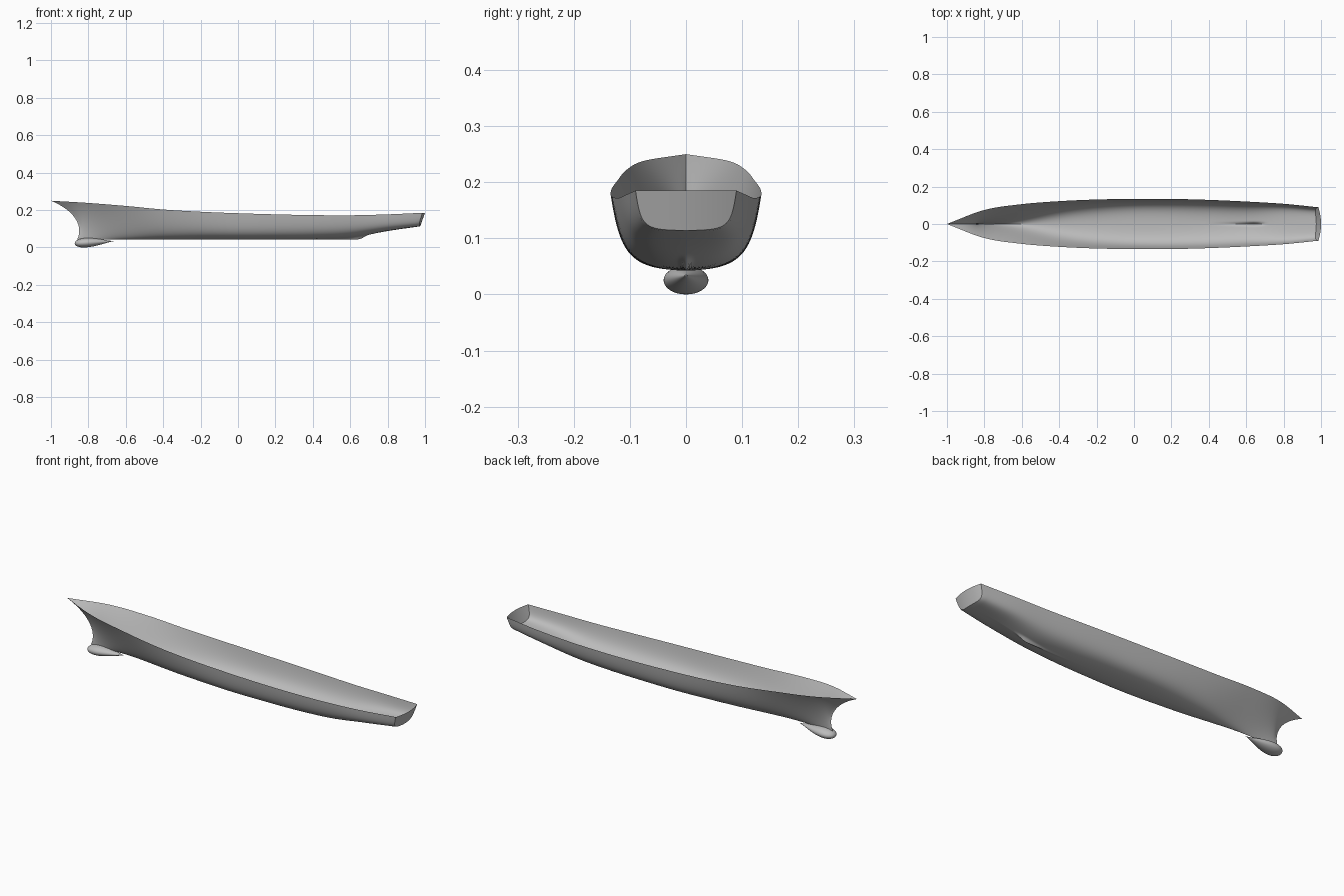
import bpy
import math
from mathutils import Vector

if "Cube" in bpy.data.objects:
    bpy.data.objects.remove(bpy.data.objects["Cube"], do_unlink=True)

grey = bpy.data.materials.new("hull_grey")
grey.use_nodes = True
colour = (0.5, 0.5, 0.5, 1)
grey.diffuse_color = colour
grey.node_tree.nodes["Principled BSDF"].inputs["Base Color"].default_value = colour


def loft(name, rows):
    """Skin a grid of points, given as equally long rows, and shade it smooth."""
    width = len(rows[0])
    points = [point for row in rows for point in row]
    faces = []
    for i in range(len(rows) - 1):
        for j in range(width - 1):
            corner = i * width + j
            faces.append((corner, corner + 1, corner + width + 1, corner + width))
    mesh = bpy.data.meshes.new(name)
    mesh.from_pydata(points, [], faces)
    mesh.materials.append(grey)
    part = bpy.data.objects.new(name, mesh)
    bpy.context.collection.objects.link(part)
    bpy.ops.object.select_all(action="DESELECT")
    part.select_set(True)
    bpy.context.view_layer.objects.active = part
    # weld the seams, drop collapsed faces and smooth
    bpy.ops.object.mode_set(mode="EDIT")
    bpy.ops.mesh.select_all(action="SELECT")
    bpy.ops.mesh.remove_doubles(threshold=0.00005)
    bpy.ops.mesh.normals_make_consistent(inside=False)
    bpy.ops.object.mode_set(mode="OBJECT")
    bpy.ops.object.shade_smooth_by_angle(angle=math.radians(40))
    return part


def bezier(controls, t):
    a, b, c, d = controls
    s = 1 - t
    return a * s**3 + b * 3 * s * s * t + c * 3 * s * t * t + d * t**3


def catmull(a, b, c, d, t):
    return b + (c - a) * (t / 2) + (a * 2 - b * 5 + c * 4 - d) * (t * t / 2) \
        + (b * 3 - a - c * 3 + d) * (t**3 / 2)


def transom_x(y, z):
    """Raked and slightly bowed stern plane."""
    return 1 - 0.36 * (0.185 - z) - 1.8 * y * y


# Half sections: x, keel z, lower handle y z, bilge handle y z, sheer y z
sections = [
    (-.8, .043, .008, .085, .018, .15, .075, .238),
    (-.6, .043, .03, .05, .05, .11, .106, .222),
    (-.4, .043, .06, .045, .085, .08, .122, .203),
    (-.2, .043, .085, .045, .108, .075, .131, .191),
    (0, .043, .1, .044, .117, .072, .134, .183),
    (.2, .043, .1, .044, .118, .074, .134, .177),
    (.4, .043, .095, .046, .116, .08, .129, .173),
    (.6, .052, .09, .058, .108, .09, .12, .172),
    (.8, .088, .085, .091, .1, .1, .108, .177),
    (.98, .114, .075, .115, .08, .118, .09, .185),
]
stem = [Vector(p) for p in
        ((-.86, 0, .043), (-.83, 0, .1), (-.855, 0, .19), (-1, 0, .25))]
stations = [stem]
for x, keel, y1, z1, y2, z2, y3, z3 in sections:
    stations.append([Vector((x, 0, keel)), Vector((x, y1, z1)),
                     Vector((x, y2, z2)), Vector((x, y3, z3))])


def extend(end, inner):
    return [e * 2 - i for e, i in zip(end, inner)]


padded = [extend(stations[0], stations[1])] + stations \
    + [extend(stations[-1], stations[-2])]

# Points are packed towards the keel so that the skeg stays crisp
COUNT = 28
half = [(j / COUNT) ** 1.6 for j in range(COUNT + 1)]
girth = [-t for t in reversed(half[1:])] + half
STEPS = 10


def skeg_drop(x, z):
    """Depth of the thin centreline fin ahead of the stern run."""
    fade = min(1, max(0, (0.69 - x) / 0.04))
    return max(0, z - 0.043) * fade if x > 0.2 else 0


hull_rows = []
for i in range(len(stations) - 1):
    last = i == len(stations) - 2
    for k in range(STEPS + (1 if last else 0)):
        controls = [catmull(*four, k / STEPS) for four in zip(*padded[i:i + 4])]
        row = []
        for t in girth:
            p = bezier(controls, abs(t))
            p.z -= skeg_drop(p.x, controls[0].z) * math.exp(-(p.y / 0.007) ** 2)
            if last and k == STEPS:
                p.x = transom_x(p.y, p.z)
            if t < 0:
                p.y = -p.y
            row.append(p)
        hull_rows.append(row)
loft("hull_shell", hull_rows)

# Transom plate filling the stern rim
transom_rows = []
for rim in hull_rows[-1][COUNT:]:
    across = [rim.y * k / 8 for k in range(-8, 9)]
    transom_rows.append([Vector((transom_x(y, rim.z), y, rim.z)) for y in across])
loft("transom", transom_rows)

# Teardrop bulb under the bow
bulb_rows = []
RINGS, SIDES = 28, 32
for i in range(RINGS + 1):
    u = (i / RINGS) ** 1.7
    swell = u**0.5 * (1 - u) ** 1.3 / 0.345
    ring = []
    for j in range(SIDES + 1):
        a = math.tau * j / SIDES
        ring.append(Vector((-0.873 + 0.21 * u, 0.04 * swell * math.cos(a),
                            0.022 + 0.012 * u + 0.025 * swell * math.sin(a))))
    bulb_rows.append(ring)
loft("bow_bulb", bulb_rows)
